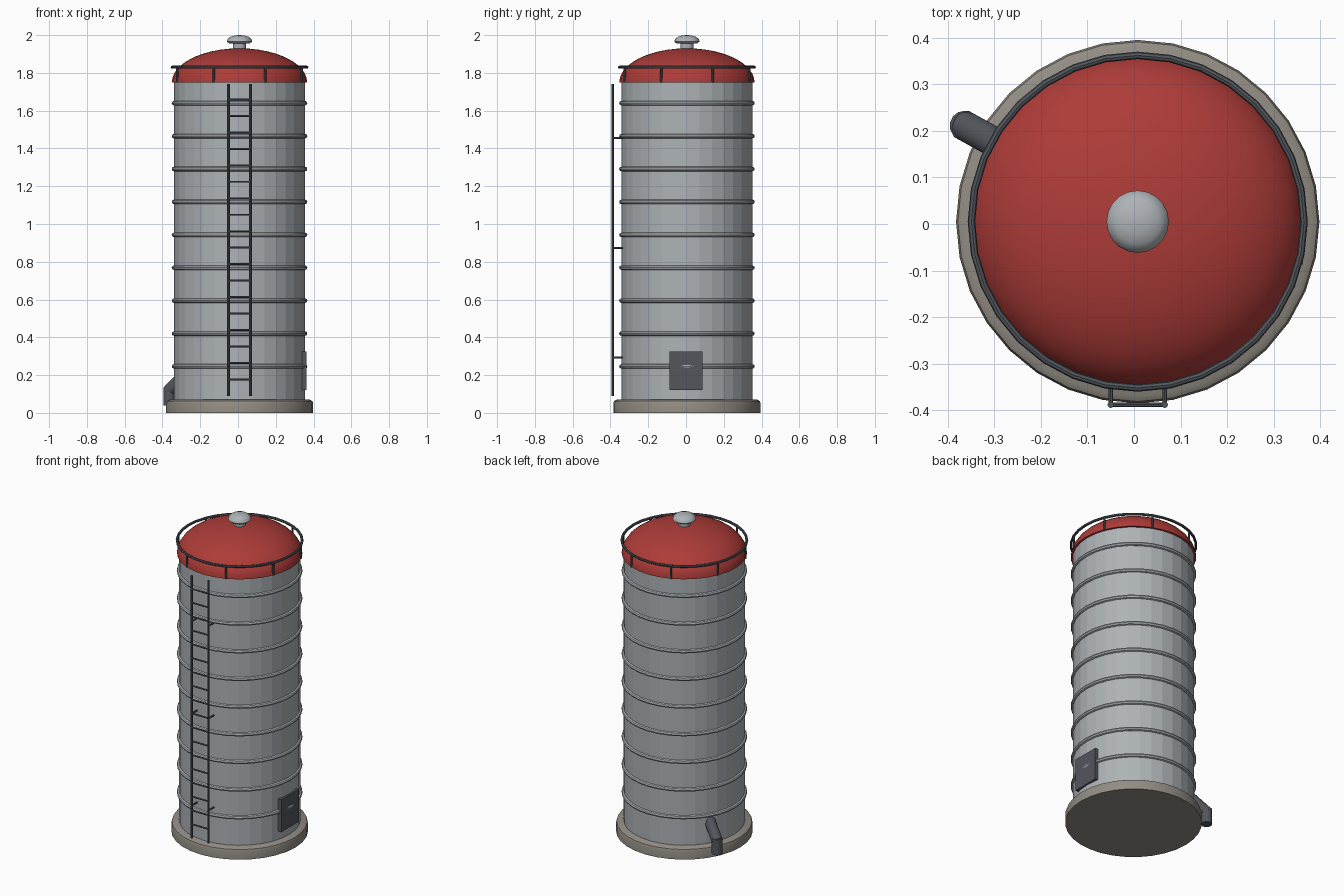
import bpy, bmesh, math
from mathutils import Vector

if "Cube" in bpy.data.objects:
    bpy.data.objects.remove(bpy.data.objects["Cube"])

CX, CY = 0.008, 0.005   # silo axis
SIDES = 32


def material(name, rgb):
    m = bpy.data.materials.new(name)
    m.diffuse_color = (*rgb, 1)
    m.use_nodes = True
    m.node_tree.nodes["Principled BSDF"].inputs["Base Color"].default_value = m.diffuse_color
    return m


STEEL = material("steel", (0.42, 0.45, 0.47))
RED = material("red_paint", (0.42, 0.045, 0.04))
DARK = material("dark_metal", (0.085, 0.095, 0.11))
CONCRETE = material("concrete", (0.29, 0.265, 0.23))


def finish(name, bm, mat, smooth=True):
    bmesh.ops.recalc_face_normals(bm, faces=bm.faces)
    me = bpy.data.meshes.new(name)
    bm.to_mesh(me)
    bm.free()
    me.materials.append(mat)
    ob = bpy.data.objects.new(name, me)
    bpy.context.collection.objects.link(ob)
    if smooth:
        bpy.ops.object.select_all(action='DESELECT')
        ob.select_set(True)
        bpy.context.view_layer.objects.active = ob
        bpy.ops.object.shade_smooth_by_angle(angle=math.radians(35))
    return ob


def polar(r, a, z):
    return Vector((CX + r * math.cos(a), CY + r * math.sin(a), z))


def lathe(bm, profile, closed=False, sides=SIDES):
    """Revolve (radius, z) points about the silo axis."""
    rings = [[bm.verts.new(polar(r, 2 * math.pi * i / sides, z)) for i in range(sides)]
             for r, z in profile]
    pairs = list(zip(rings, rings[1:]))
    if closed:
        pairs.append((rings[-1], rings[0]))
    for a, b in pairs:
        for i in range(sides):
            j = (i + 1) % sides
            bm.faces.new((a[i], a[j], b[j], b[i]))
    if not closed:
        bm.faces.new(rings[0])
        bm.faces.new(rings[-1])


def hoop(bm, r, z, minor, n=8):
    lathe(bm, [(r + minor * math.cos(2 * math.pi * k / n),
                z + minor * math.sin(2 * math.pi * k / n)) for k in range(n)], closed=True)


def rod(bm, p, q, r, n=8):
    p, q = Vector(p), Vector(q)
    d = q - p
    mat = d.to_track_quat('Z', 'Y').to_matrix().to_4x4()
    mat.translation = (p + q) / 2
    bmesh.ops.create_cone(bm, cap_ends=True, segments=n, radius1=r, radius2=r,
                          depth=d.length, matrix=mat)


# Concrete base with rounded top edge
bm = bmesh.new()
lathe(bm, [(0.39, 0), (0.39, 0.05), (0.386, 0.062), (0.373, 0.07)])
finish("base", bm, CONCRETE)

# Faceted tank wall
bm = bmesh.new()
lathe(bm, [(0.346, 0.06), (0.346, 1.76)])
finish("tank_wall", bm, STEEL, smooth=False)

# Nine stiffening hoops
bm = bmesh.new()
for k in range(9):
    hoop(bm, 0.347, 0.246 + 0.1742 * k, 0.012)
finish("hoops", bm, STEEL)

# Domed roof
bm = bmesh.new()
steps = 12
lathe(bm, [(0.358 * math.cos(t), 1.75 + 0.18 * math.sin(t))
           for t in (k * math.radians(88) / steps for k in range(steps + 1))])
finish("roof", bm, RED)

# Roof vent: neck and mushroom cap
bm = bmesh.new()
lathe(bm, [(0.034, 1.91), (0.034, 1.965)], sides=20)
lathe(bm, [(0.055, 1.956), (0.067, 1.966), (0.062, 1.98), (0.048, 1.991),
           (0.026, 1.998), (0.003, 2.0)], sides=20)
finish("roof_vent", bm, STEEL)

# Railing around the roof edge
bm = bmesh.new()
hoop(bm, 0.357, 1.83, 0.008)
for k in range(8):
    a = math.radians(22.5 + 45 * k)
    rod(bm, polar(0.357, a, 1.75), polar(0.357, a, 1.83), 0.006)
finish("railing", bm, DARK)

# Ladder: rails, rungs, wall brackets
bm = bmesh.new()
LY = -0.388
for s in (-1, 1):
    x = CX + s * 0.058
    rod(bm, (x, LY, 0.09), (x, LY, 1.742), 0.007)
    for z in (0.294, 0.873, 1.455):
        rod(bm, (x, LY, z), (x, -0.33, z), 0.005)
for k in range(18):
    z = 0.177 + 0.0872 * k
    rod(bm, (CX - 0.058, LY, z), (CX + 0.058, LY, z), 0.005)
finish("ladder", bm, DARK)

# Access hatch on the right side
bm = bmesh.new()
bmesh.ops.create_cube(bm, size=1)
bmesh.ops.scale(bm, vec=(0.032, 0.174, 0.204), verts=bm.verts)
bmesh.ops.translate(bm, vec=(0.347, CY - 0.005, 0.224), verts=bm.verts)
finish("access_hatch", bm, DARK, smooth=False)

# Discharge chute at the back left
bm = bmesh.new()
a = math.radians(151)
rod(bm, polar(0.30, a, 0.23), polar(0.428, a, 0.116), 0.033, 14)
rod(bm, polar(0.425, a, 0.135), polar(0.425, a, 0.038), 0.032, 14)
finish("discharge_chute", bm, DARK)
